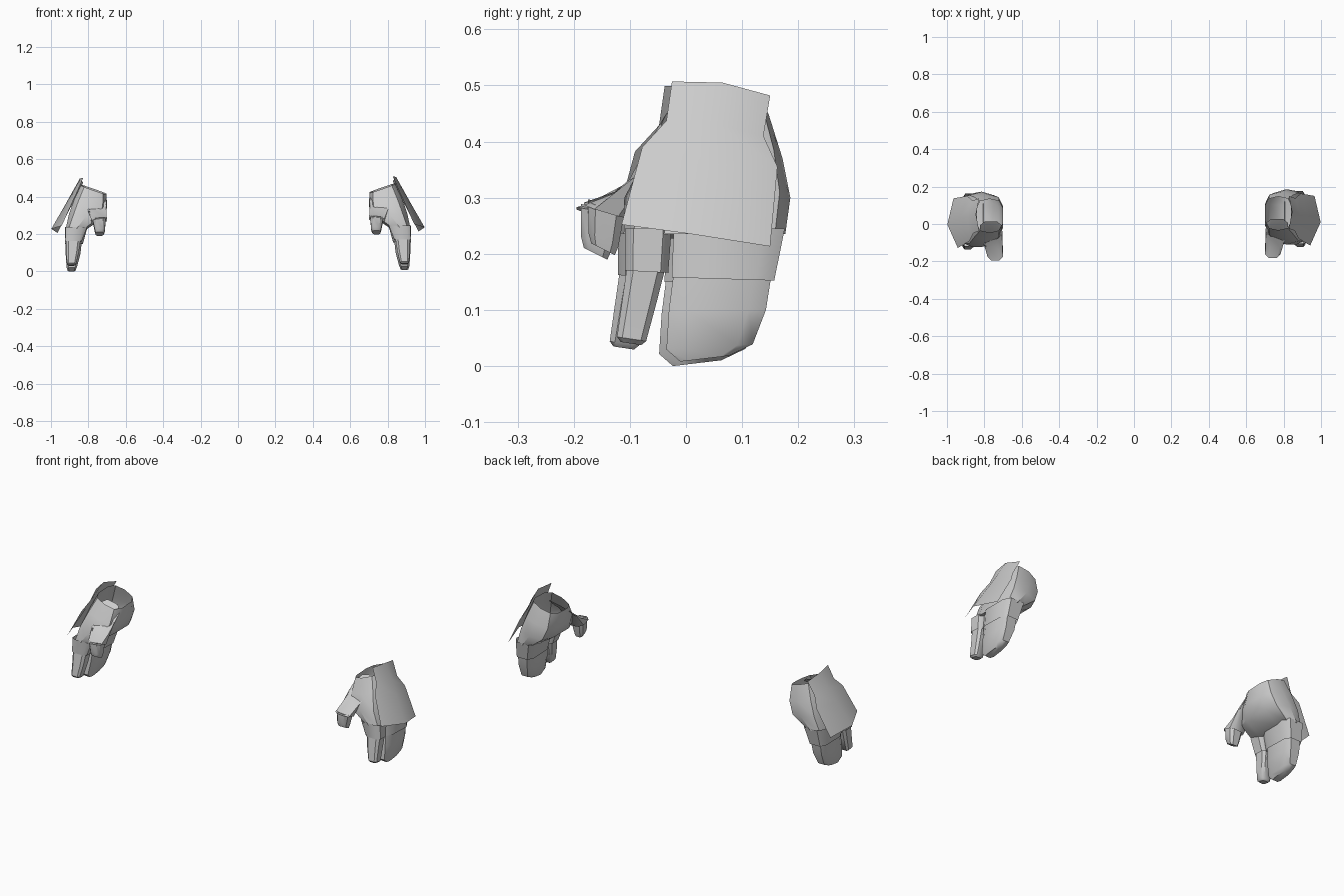
import bpy, bmesh
from math import cos, sin, pi, radians, copysign

SIDES = (("right", 1, 0.0, 0.0), ("left", -1, -0.013, -0.008))


def build(name, verts, faces, solid=True, angle=40):
    """Make the part for both hands; the left one is mirrored and slightly shifted."""
    for side, sx, dy, dz in SIDES:
        bm = bmesh.new()
        vs = [bm.verts.new((x * sx, y + dy, z + dz)) for x, y, z in verts]
        for f in faces:
            bm.faces.new([vs[i] for i in (f if sx > 0 else f[::-1])])
        if solid:
            bmesh.ops.recalc_face_normals(bm, faces=bm.faces)
        me = bpy.data.meshes.new(side + "_" + name)
        bm.to_mesh(me)
        bm.free()
        ob = bpy.data.objects.new(side + "_" + name, me)
        bpy.context.collection.objects.link(ob)
        bpy.ops.object.select_all(action='DESELECT')
        ob.select_set(True)
        bpy.context.view_layer.objects.active = ob
        bpy.ops.object.shade_smooth_by_angle(angle=radians(angle))


def loft(name, rings, n=8, cap=False, power=0.8, angle=40):
    """Rings are (x, y, z, half width, half depth, slope in x, slope in y)."""
    verts, faces = [], []
    rnd = lambda c: copysign(abs(c) ** power, c) if abs(c) > 1e-6 else 0.0
    for cx, cy, cz, rx, ry, sx, sy in rings:
        for i in range(n):
            a = 2 * pi * (i + 0.5) / n
            dx, dy = rx * rnd(cos(a)), ry * rnd(sin(a))
            verts.append((cx + dx, cy + dy, cz + sx * dx + sy * dy))
    for r in range(len(rings) - 1):
        for i in range(n):
            j = (i + 1) % n
            faces.append((r * n + i, (r + 1) * n + i, (r + 1) * n + j, r * n + j))
    if cap:
        faces.append(tuple(range((len(rings) - 1) * n, len(rings) * n)))
    build(name, verts, faces, angle=angle)


# Palm with open wrist, narrowing towards the knuckles
loft("palm", [
    (0.772, 0.057, 0.445, 0.071, 0.09, 0.35, 0.05),
    (0.788, 0.05, 0.37, 0.091, 0.122, 0.25, 0.0),
    (0.815, 0.038, 0.30, 0.092, 0.148, 0.15, 0.0),
    (0.864, 0.033, 0.235, 0.059, 0.144, 0.0, 0.0)], n=10, power=0.65, cap=True)

# Glove sleeves around the index finger and the joined fingers
loft("index_sleeve", [
    (0.864, -0.067, 0.245, 0.06, 0.043, 0, 0),
    (0.880, -0.070, 0.168, 0.046, 0.04, 0, -0.05)], power=0.5)
loft("finger_sleeve", [
    (0.864, 0.077, 0.245, 0.062, 0.103, 0, 0),
    (0.878, 0.066, 0.155, 0.05, 0.095, 0, -0.03)], power=0.5)

# Bare fingers
loft("index_finger", [
    (0.880, -0.070, 0.18, 0.041, 0.036, 0, 0),
    (0.884, -0.084, 0.11, 0.034, 0.032, 0, 0),
    (0.890, -0.097, 0.048, 0.026, 0.027, 0, -0.15),
    (0.890, -0.098, 0.040, 0.018, 0.019, 0, -0.15)], power=0.5, cap=True)
loft("joined_fingers", [
    (0.878, 0.066, 0.17, 0.045, 0.091, 0, 0),
    (0.882, 0.056, 0.10, 0.041, 0.09, 0, 0),
    (0.889, 0.042, 0.034, 0.029, 0.08, 0, 0.06),
    (0.890, 0.033, 0.013, 0.021, 0.045, 0, 0.12)], power=0.5, cap=True)

# Thumb sleeve and thumb tip
loft("thumb_sleeve", [
    (0.765, -0.02, 0.39, 0.062, 0.05, 0.2, 0.9),
    (0.752, -0.075, 0.345, 0.052, 0.050, 0.1, 0.8),
    (0.742, -0.142, 0.277, 0.043, 0.042, -0.1, -0.3)], power=0.7)
loft("thumb_tip", [
    (0.742, -0.142, 0.285, 0.037, 0.034, -0.1, -0.3),
    (0.739, -0.147, 0.225, 0.028, 0.028, 0, -0.45),
    (0.740, -0.148, 0.208, 0.022, 0.022, 0, -0.5)], power=0.6, cap=True)

# Creased guard plate over the back of the hand
plate = [
    (0.828, -0.025, 0.507), (0.845, 0.065, 0.505), (0.828, 0.15, 0.482),
    (0.858, -0.035, 0.437), (0.887, 0.058, 0.430), (0.862, 0.138, 0.41),
    (0.880, -0.078, 0.390), (0.926, 0.040, 0.360), (0.892, 0.163, 0.355),
    (0.942, -0.115, 0.252), (0.998, 0.010, 0.235), (0.965, 0.15, 0.213)]
build("guard_plate", plate,
      [(r * 3 + c, r * 3 + c + 3, r * 3 + c + 4, r * 3 + c + 1)
       for r in range(3) for c in range(2)], solid=False)
